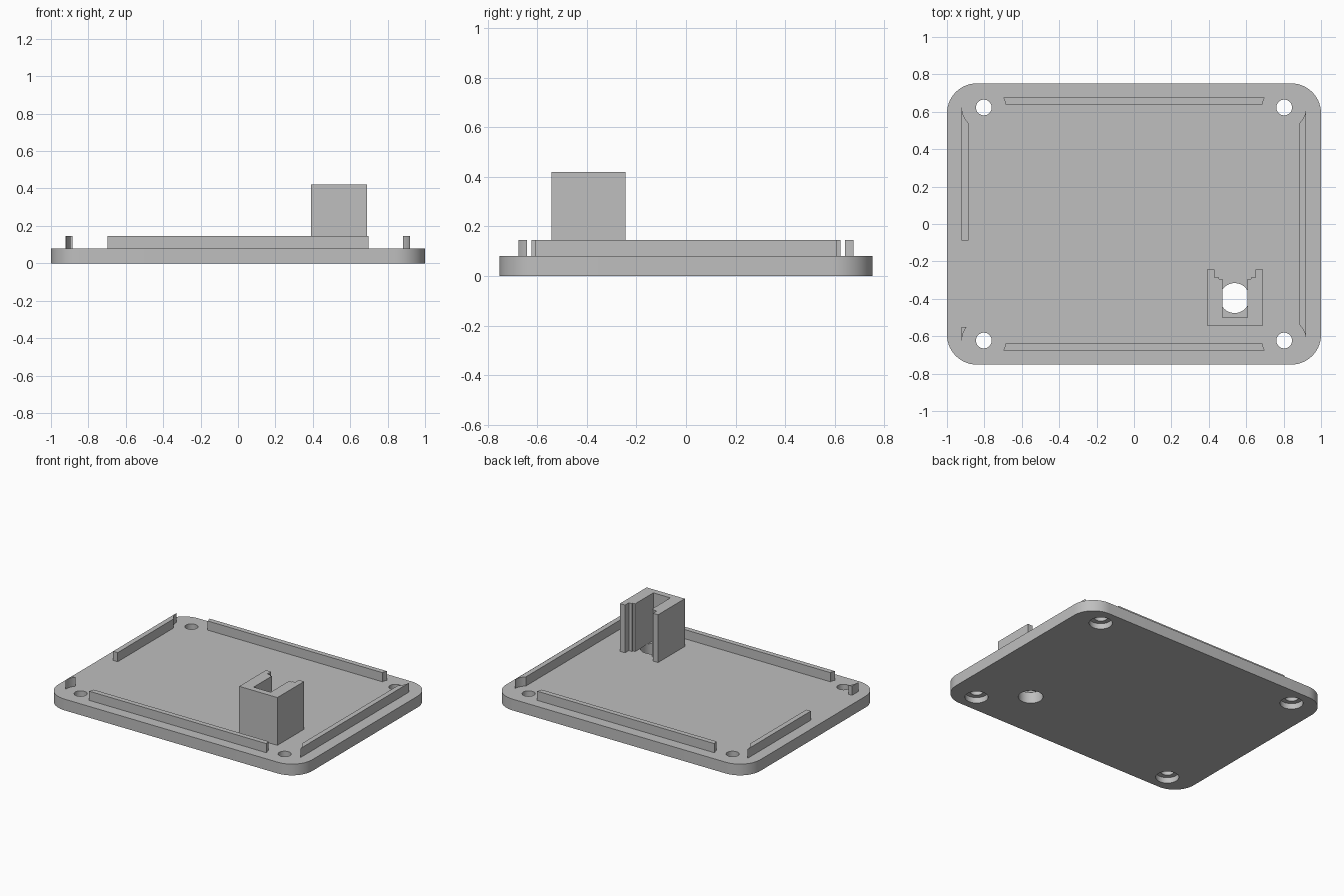
import bpy, bmesh
from math import cos, sin, pi

if "Cube" in bpy.data.objects:
    bpy.data.objects.remove(bpy.data.objects["Cube"], do_unlink=True)

grey = bpy.data.materials.new("plain grey")
grey.use_nodes = True
colour = (0.52, 0.52, 0.52, 1)
grey.diffuse_color = colour
grey.node_tree.nodes["Principled BSDF"].inputs["Base Color"].default_value = colour

HALF_X, HALF_Y, BASE = 1.0, 0.752, 0.08
HOLE_X, HOLE_Y = 0.803, 0.623
RIB_TOP = 0.145
CORNERS = [(sx * HOLE_X, sy * HOLE_Y) for sx in (-1, 1) for sy in (-1, 1)]


def prism(name, profile, z0, z1):
    """Extrude a counter-clockwise outline from z0 to z1."""
    bm = bmesh.new()
    face = bm.faces.new([bm.verts.new((x, y, z0)) for x, y in profile])
    top = bmesh.ops.extrude_face_region(bm, geom=[face])["geom"]
    bmesh.ops.translate(bm, vec=(0, 0, z1 - z0),
                        verts=[v for v in top if isinstance(v, bmesh.types.BMVert)])
    bmesh.ops.recalc_face_normals(bm, faces=bm.faces)
    mesh = bpy.data.meshes.new(name)
    bm.to_mesh(mesh)
    bm.free()
    mesh.materials.append(grey)
    obj = bpy.data.objects.new(name, mesh)
    bpy.context.collection.objects.link(obj)
    return obj


def arc(cx, cy, r, start, end, steps):
    return [(cx + r * cos(start + (end - start) * i / steps),
             cy + r * sin(start + (end - start) * i / steps)) for i in range(steps + 1)]


def circle(cx, cy, r, steps=48):
    return arc(cx, cy, r, 0, 2 * pi, steps)[:-1]


def box(x0, x1, y0, y1):
    return [(x0, y0), (x1, y0), (x1, y1), (x0, y1)]


def cut(obj, profile, z0, z1):
    cutter = prism("cutter", profile, z0, z1)
    cutter.hide_render = True
    mod = obj.modifiers.new("cut", 'BOOLEAN')
    mod.operation, mod.solver, mod.object = 'DIFFERENCE', 'EXACT', cutter
    bpy.context.view_layer.objects.active = obj
    bpy.ops.object.modifier_apply(modifier=mod.name)
    bpy.data.objects.remove(cutter, do_unlink=True)


def smooth(obj):
    bpy.ops.object.select_all(action='DESELECT')
    obj.select_set(True)
    bpy.context.view_layer.objects.active = obj
    bpy.ops.object.shade_smooth_by_angle(angle=pi / 6)


# Rounded base plate
R = 0.16
outline = []
for i, (sx, sy) in enumerate([(1, 1), (-1, 1), (-1, -1), (1, -1)]):
    outline += arc(sx * (HALF_X - R), sy * (HALF_Y - R), R, i * pi / 2, (i + 1) * pi / 2, 14)
plate = prism("base_plate", outline, 0, BASE)

# Counterbored screw holes and the round opening under the bracket
for x, y in CORNERS:
    cut(plate, circle(x, y, 0.042), -0.1, 0.2)
    cut(plate, circle(x, y, 0.075), -0.1, 0.04)
cut(plate, circle(0.538, -0.396, 0.08), -0.1, 0.2)
smooth(plate)

# Locating ribs, trimmed by round clearances at the screw holes
ribs = {
    "front_rib": box(-0.75, 0.75, -0.676, -0.64),
    "back_rib": box(-0.75, 0.75, 0.64, 0.676),
    "left_rib": box(0.883, 0.919, -HOLE_Y, HOLE_Y),
    "right_rib_long": box(-0.921, -0.885, -0.088, HOLE_Y),
    "right_rib_short": box(-0.921, -0.885, -HOLE_Y, -0.551),
}
for name, profile in ribs.items():
    rib = prism(name, profile, BASE, RIB_TOP)
    xs = [p[0] for p in profile]
    ys = [p[1] for p in profile]
    for x, y in CORNERS:
        if min(xs) - 0.12 < x < max(xs) + 0.12 and min(ys) - 0.12 < y < max(ys) + 0.12:
            cut(rib, circle(x, y, 0.117), 0, 0.3)
    smooth(rib)

# Upright slotted bracket, open at the back, with a stepped mouth
CX = 0.54
half = [(0.15, -0.543), (0.15, -0.243), (0.11, -0.243), (0.11, -0.285),
        (0.085, -0.285), (0.085, -0.295), (0.067, -0.295), (0.067, -0.5)]
bracket = prism("slotted_bracket",
                [(CX + x, y) for x, y in half] + [(CX - x, y) for x, y in reversed(half)],
                BASE, 0.42)
